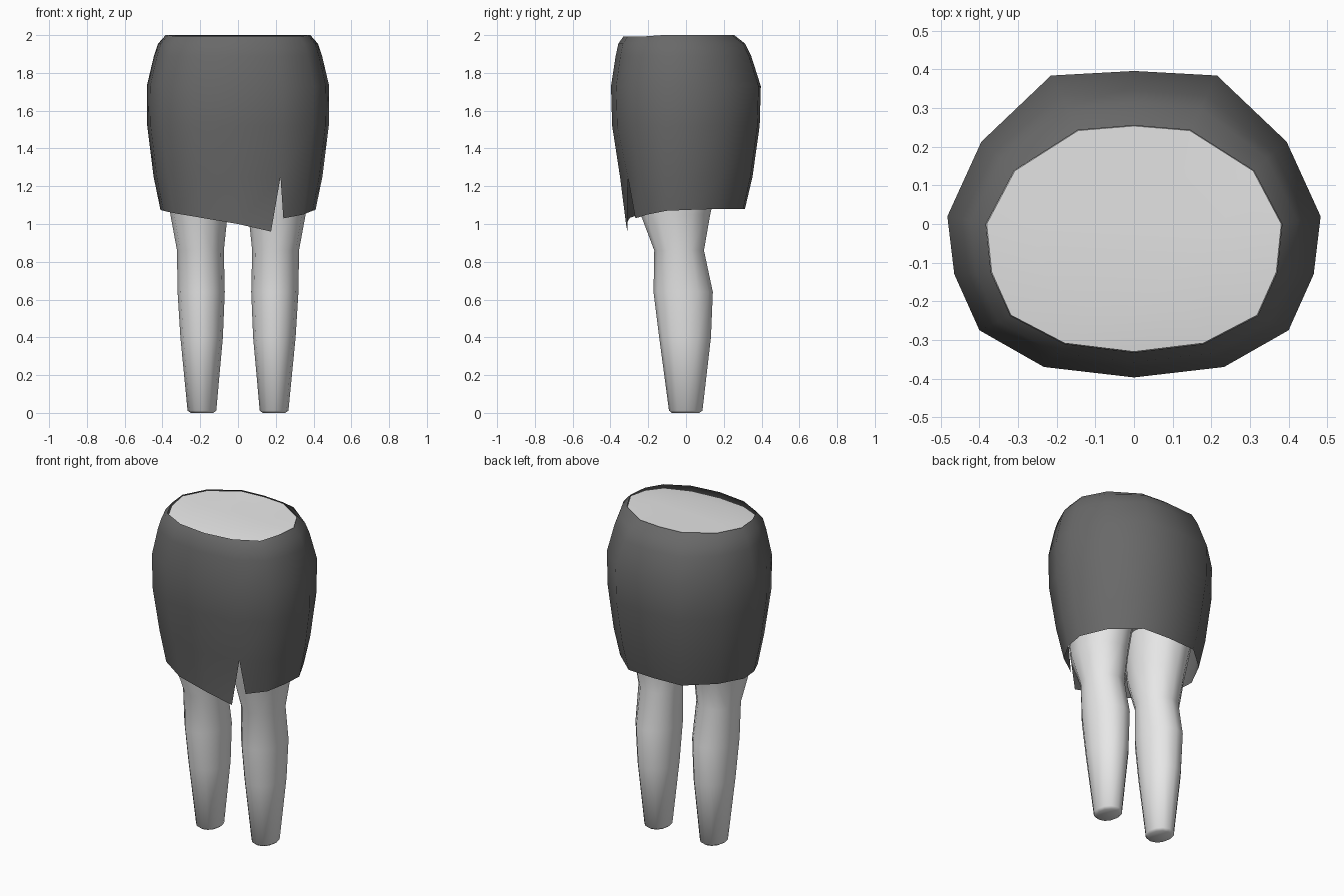
import bpy, bmesh, math

if "Cube" in bpy.data.objects:
    bpy.data.objects.remove(bpy.data.objects["Cube"])


def material(name, v):
    m = bpy.data.materials.new(name)
    m.diffuse_color = (v, v, v, 1)
    m.use_nodes = True
    m.node_tree.nodes["Principled BSDF"].inputs["Base Color"].default_value = m.diffuse_color
    return m


dark = material("dark grey cloth", 0.14)
light = material("light grey skin", 0.8)


def finish(name, bm, mat, angle=60):
    bmesh.ops.recalc_face_normals(bm, faces=bm.faces)
    me = bpy.data.meshes.new(name)
    bm.to_mesh(me)
    bm.free()
    ob = bpy.data.objects.new(name, me)
    bpy.context.collection.objects.link(ob)
    me.materials.append(mat)
    bpy.ops.object.select_all(action='DESELECT')
    ob.select_set(True)
    bpy.context.view_layer.objects.active = ob
    bpy.ops.object.shade_smooth_by_angle(angle=math.radians(angle))
    return ob


def bridge(bm, a, b):
    n = len(a)
    for i in range(n):
        bm.faces.new((a[i], a[(i + 1) % n], b[(i + 1) % n], b[i]))


def loft(rings, cap_start=True, cap_end=True):
    bm = bmesh.new()
    vs = [[bm.verts.new(p) for p in r] for r in rings]
    for a, b in zip(vs, vs[1:]):
        bridge(bm, a, b)
    if cap_start:
        bm.faces.new(vs[0])
    if cap_end:
        bm.faces.new(vs[-1])
    return bm


def full(half):
    """Mirror a back-to-front half outline into a closed ring."""
    return half + [(-x, y) for x, y in half[-2:0:-1]]


# Waist and hip outlines, back centre round the right side to front centre
waist = full([(0, .255), (.145, .243), (.31, .138), (.383, 0), (.37, -.125),
              (.32, -.237), (.18, -.31), (0, -.332)])
hip = full([(0, .40), (.215, .388), (.395, .215), (.483, .02), (.465, -.13),
            (.40, -.275), (.233, -.37), (0, -.397)])
N = len(hip)
SLIT = 6


def scaled(ring, sx, sy_back, sy_front, z):
    return [(x * sx, y * (sy_back if y > 0 else sy_front), z) for x, y in ring]


def mix(t, z):
    return [(a[0] + (b[0] - a[0]) * t, a[1] + (b[1] - a[1]) * t, z)
            for a, b in zip(waist, hip)]


# Skirt: stacked rings with a slanted hem and an open slit
top = [(x, y, 2.0 if y > -.2 else 1.992) for x, y in waist]
rings = [top, mix(.40, 1.955), mix(.62, 1.89), scaled(hip, 1, .99, 1, 1.73),
         scaled(hip, .995, .975, .985, 1.52), scaled(hip, .925, .88, .88, 1.25)]
hem = []
for x, y in hip:
    px, py = x * .85, y * (.78 if y > 0 else .80)
    z = 1.08 if y > .1 else 1.075
    if y < -.2:
        z = 1.0 - px * .17
    elif y < 0:
        z = 1.07
    hem.append((px, py, z))
hem[5] = (.345, -.205, 1.05)
hem[SLIT] = (.24, -.268, 1.03)

bm = bmesh.new()
vs = [[bm.verts.new(p) for p in r] for r in rings + [hem]]
vs[5][SLIT].co = (.225, -.308, 1.25)
for a, b in zip(vs[:5], vs[1:6]):
    bridge(bm, a, b)
flap = bm.verts.new((.175, -.31, .96))
for i in range(N):
    j = (i + 1) % N
    left = flap if i == SLIT else vs[6][i]
    bm.faces.new((vs[5][i], vs[5][j], vs[6][j], left))
finish("skirt", bm, dark, 75)

# Torso: fills the skirt, its waist dips below the front rim
lip = [(x * .995, y * .995, 1.994 if y > -.05 else 1.994 + (y + .05) * .13)
       for x, y in waist]
crown = [(x * .65, y * .65 - .01, 1.99 if y > -.05 else 1.99 + (y + .05) * .05)
         for x, y in waist]
finish("torso", loft([crown, lip, scaled(waist, 1.08, 1.1, 1.0, 1.88),
                      scaled(hip, .93, .92, .92, 1.7),
                      scaled(hip, .92, .9, .9, 1.5),
                      scaled(hip, .8, .7, .75, 1.3)]), light)

# Legs: z, inner x, outer x, front y, back y
leg = [(0.0, .13, .25, -.075, .07), (.012, .115, .267, -.09, .087),
       (.40, .08, .305, -.142, .132), (.64, .07, .32, -.172, .142),
       (.86, .075, .323, -.168, .095), (1.05, .055, .358, -.24, .128),
       (1.35, .03, .40, -.27, .20)]
SIDES = 12
for side, s in (("right", 1), ("left", -1)):
    sections = []
    for z, xi, xo, yf, yb in leg:
        cx, rx, cy, ry = (xi + xo) / 2, (xo - xi) / 2, (yf + yb) / 2, (yb - yf) / 2
        sections.append([(s * (cx + rx * math.cos(k * math.tau / SIDES)),
                          cy + ry * math.sin(k * math.tau / SIDES), z)
                         for k in range(SIDES)])
    finish(side + "_leg", loft(sections), light)
